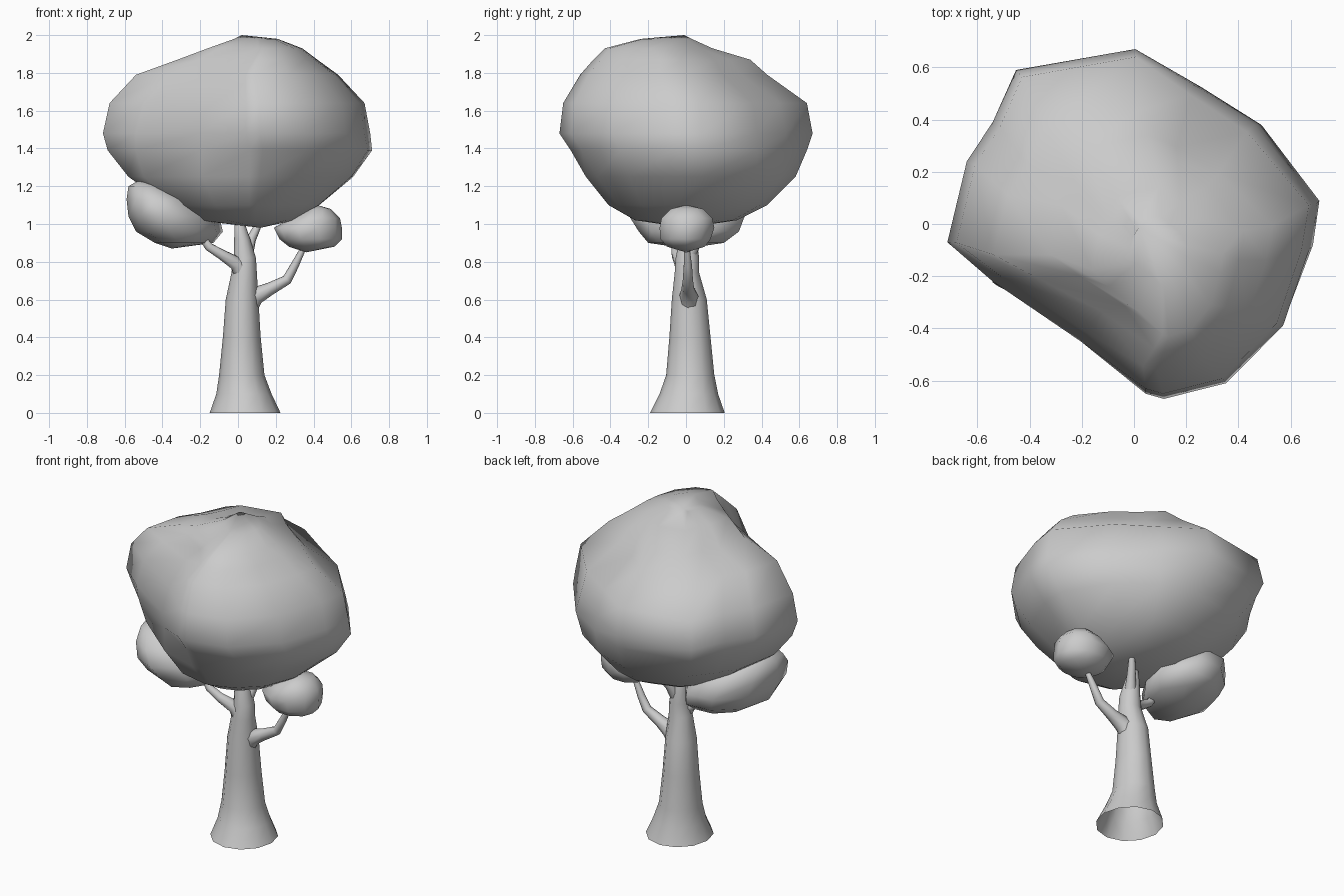
import bpy, bmesh, math


def unit_outline(pts):
    """Scale a plan outline so it fills -1..1 in both axes."""
    xs, ys = [p[0] for p in pts], [p[1] for p in pts]
    cx, cy = (max(xs) + min(xs)) / 2, (max(ys) + min(ys)) / 2
    hx, hy = (max(xs) - min(xs)) / 2, (max(ys) - min(ys)) / 2
    return [((x - cx) / hx, (y - cy) / hy) for x, y in pts]


def loft(name, outline, levels, bottom=None, top=None):
    """Stack the outline at levels (z, xmin, xmax, ymin, ymax[, roundness]), with optional poles.
    Positive roundness blends to a circle, negative deepens the flat sides."""
    bm = bmesh.new()
    rings = []
    for z, x0, x1, y0, y1, *rest in levels:
        k = rest[0] if rest else 0
        pts = []
        for u, v in outline:
            r = math.hypot(u, v)
            s = 1 + k * (1 / r - 1) if k > 0 or r < 0.95 else 1
            pts.append((u * s, v * s))
        pts = unit_outline(pts)
        rings.append([bm.verts.new(((x0 + x1) / 2 + u * (x1 - x0) / 2,
                                    (y0 + y1) / 2 + v * (y1 - y0) / 2, z))
                      for u, v in pts])
    n = len(outline)
    for a, b in zip(rings, rings[1:]):
        for i in range(n):
            j = (i + 1) % n
            bm.faces.new((a[i], a[j], b[j], b[i]))
    for pole, ring in ((bottom, rings[0]), (top, rings[-1])):
        if pole:
            p = bm.verts.new(pole)
            for i in range(n):
                bm.faces.new((p, ring[i], ring[(i + 1) % n]))
    bmesh.ops.recalc_face_normals(bm, faces=bm.faces)
    for f in bm.faces:
        f.smooth = True
    me = bpy.data.meshes.new(name)
    bm.to_mesh(me)
    bm.free()
    ob = bpy.data.objects.new(name, me)
    bpy.context.collection.objects.link(ob)
    return ob


def branch(name, pts):
    """Tapered tube through (x, y, z, radius) points."""
    cu = bpy.data.curves.new(name, 'CURVE')
    cu.dimensions = '3D'
    cu.bevel_depth = 1.0
    cu.bevel_resolution = 2
    sp = cu.splines.new('POLY')
    sp.points.add(len(pts) - 1)
    for p, (x, y, z, r) in zip(sp.points, pts):
        p.co = (x, y, z, 1)
        p.radius = r
    sp.use_smooth = True
    ob = bpy.data.objects.new(name, cu)
    bpy.context.collection.objects.link(ob)
    bpy.ops.object.select_all(action='DESELECT')
    bpy.context.view_layer.objects.active = ob
    ob.select_set(True)
    bpy.ops.object.convert(target='MESH')


# Main crown, rounder underneath and cut away at the upper front left
crown = unit_outline([(0.71, 0.08), (0.47, 0.38), (0.24, 0.53), (0.01, 0.67), (-0.45, 0.59),
                      (-0.54, 0.39), (-0.64, 0.24), (-0.715, -0.07), (-0.54, -0.22),
                      (-0.2, -0.45), (0.05, -0.65), (0.12, -0.67), (0.36, -0.61),
                      (0.58, -0.39), (0.68, -0.1)])
loft("crown", crown, [
    (1.02, -0.22, 0.30, -0.27, 0.27, 1.0),
    (1.10, -0.37, 0.43, -0.41, 0.43, 0.9),
    (1.25, -0.58, 0.61, -0.53, 0.58, 0.65),
    (1.39, -0.69, 0.71, -0.61, 0.64, 0.2),
    (1.48, -0.715, 0.70, -0.67, 0.67),
    (1.64, -0.68, 0.67, -0.65, 0.64, -0.15),
    (1.79, -0.54, 0.53, -0.56, 0.43, -0.5),
    (1.87, -0.32, 0.42, -0.49, 0.34, -0.4),
    (1.93, -0.16, 0.34, -0.43, 0.14),
    (1.98, -0.02, 0.21, -0.24, 0.03)],
    bottom=(0.12, 0.0, 0.98), top=(0.02, -0.01, 2.0))

# Small leaf clumps
clump = unit_outline([(1, 0.4), (0.5, 1), (-0.2, 0.95), (-0.8, 0.5), (-1, -0.2),
                      (-0.75, -0.8), (-0.2, -1), (0.4, -0.75), (0.85, -0.2)])
loft("left_clump", clump, [
    (0.90, -0.44, -0.13, -0.20, 0.20),
    (0.96, -0.54, -0.08, -0.25, 0.28),
    (1.04, -0.58, -0.10, -0.30, 0.31),
    (1.13, -0.59, -0.20, -0.28, 0.28),
    (1.20, -0.58, -0.34, -0.20, 0.18)],
    bottom=(-0.35, 0.0, 0.87), top=(-0.51, -0.03, 1.24))

clump = [(math.cos(i * math.tau / 10), math.sin(i * math.tau / 10)) for i in range(10)]
loft("right_clump", clump, [
    (0.88, 0.27, 0.51, -0.10, 0.10),
    (0.92, 0.22, 0.55, -0.135, 0.13),
    (0.98, 0.19, 0.55, -0.14, 0.15),
    (1.03, 0.28, 0.54, -0.13, 0.14),
    (1.08, 0.36, 0.49, -0.08, 0.09)],
    bottom=(0.36, 0.0, 0.85), top=(0.42, 0.0, 1.10))

# Flared trunk, open underneath
circle = [(math.cos(i * math.tau / 12), math.sin(i * math.tau / 12)) for i in range(12)]
loft("trunk", circle, [
    (0.00, -0.15, 0.225, -0.19, 0.205),
    (0.10, -0.115, 0.178, -0.14, 0.17),
    (0.20, -0.10, 0.14, -0.105, 0.15),
    (0.40, -0.08, 0.12, -0.088, 0.13),
    (0.60, -0.065, 0.108, -0.075, 0.11),
    (0.74, -0.035, 0.10, -0.06, 0.07),
    (0.82, -0.022, 0.095, -0.055, 0.07),
    (0.92, -0.02, 0.065, -0.035, 0.055),
    (1.02, -0.018, 0.03, -0.02, 0.03)],
    top=(0.01, 0.0, 1.06))

# Branches
branch("right_branch", [(0.04, 0.02, 0.53, 0.05), (0.09, 0.015, 0.62, 0.05),
                        (0.17, 0.01, 0.657, 0.034), (0.26, 0.01, 0.705, 0.027),
                        (0.30, 0.01, 0.78, 0.022), (0.34, 0.005, 0.86, 0.016),
                        (0.36, 0.0, 0.92, 0.012)])
branch("left_branch", [(0.03, 0.0, 0.71, 0.05), (-0.005, -0.02, 0.79, 0.042),
                       (-0.09, -0.05, 0.84, 0.028), (-0.155, -0.055, 0.88, 0.024),
                       (-0.19, -0.055, 0.93, 0.020), (-0.22, -0.05, 0.99, 0.014)])
branch("upper_branch", [(0.045, 0.02, 0.83, 0.035), (0.07, 0.06, 0.92, 0.026),
                        (0.10, 0.10, 0.98, 0.020), (0.12, 0.12, 1.05, 0.015)])
